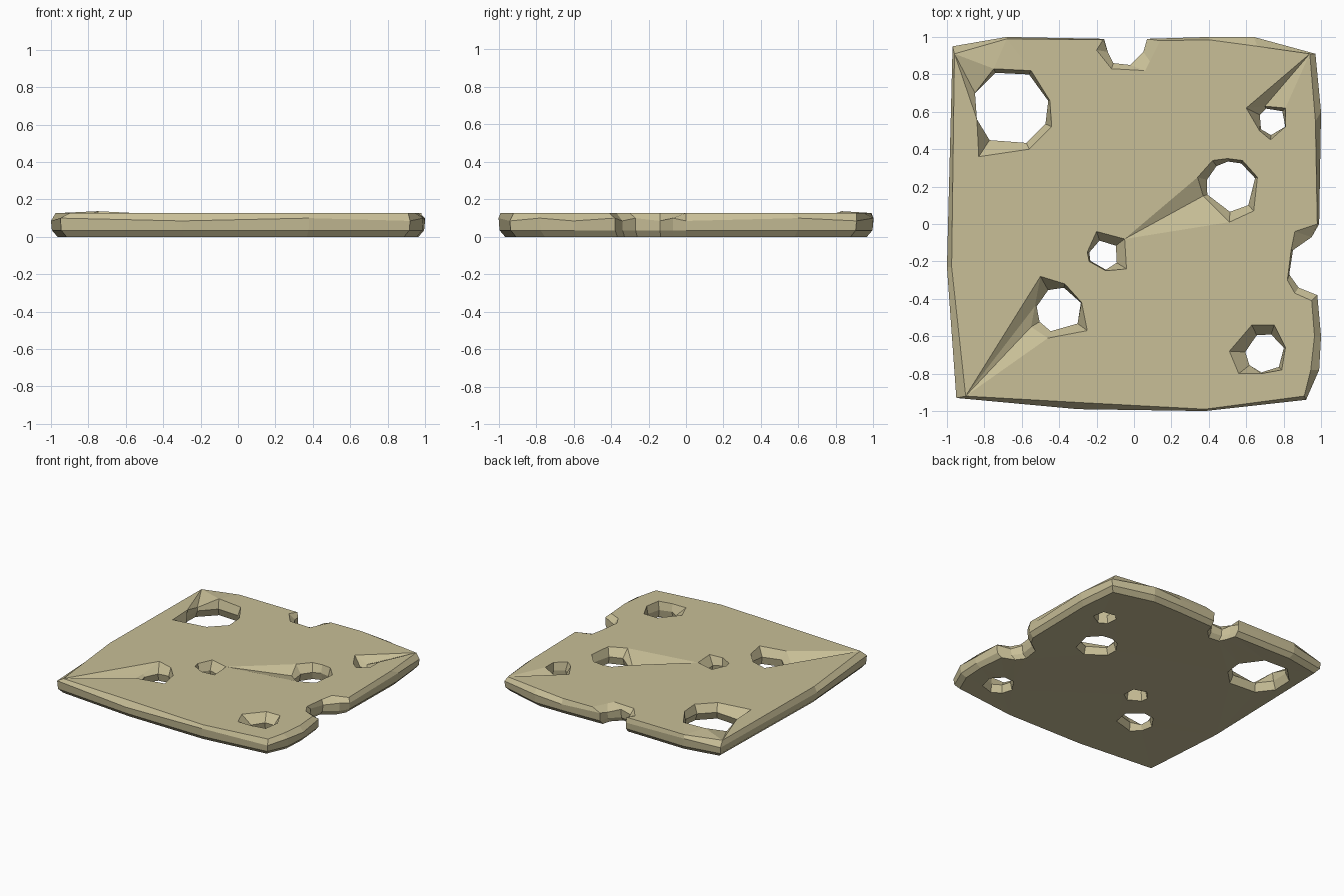
import bpy, bmesh
from mathutils import Vector
from mathutils.geometry import delaunay_2d_cdt

if "Cube" in bpy.data.objects:
    bpy.data.objects.remove(bpy.data.objects["Cube"])

TOP = 0.127

# Slab outline: widest edge (x, y) then matching top edge (x, y)
OUTLINE = [
    (-.97, .95, -.96, .91), (-.68, 1, -.68, .99), (-.16, .99, -.165, .985), (-.14, .92, -.2, .93),
    (-.11, .86, -.12, .83), (-.02, .85, .06, .82), (.05, .92, .085, .87), (.07, .99, .14, .98),
    (.4, 1, .4, .985), (.64, 1, .66, .95), (.97, .91, .94, .91), (1, .6, .97, .55),
    (.99, 0, .98, 0), (.95, -.07, .86, -.04), (.85, -.14, .84, -.14), (.83, -.27, .82, -.3),
    (.88, -.34, .86, -.37), (.98, -.38, .95, -.41), (1, -.6, .965, -.6), (.99, -.78, .945, -.78),
    (.92, -.94, .91, -.92), (.38, -1, .38, -.99), (-.3, -.99, -.28, -.955), (-.95, -.93, -.9, -.92),
    (-1, -.23, -.975, -.23)]

bm = bmesh.new()
tops, bottoms = [], []


def add_wall(*rings):
    """Join stacked rings into a wall; keep the first as top rim, last as bottom rim."""
    rows = [[bm.verts.new(p) for p in ring] for ring in rings]
    n = len(rows[0])
    for a, b in zip(rows, rows[1:]):
        for i in range(n):
            j = (i + 1) % n
            bm.faces.new((a[i], a[j], b[j], b[i]))
    tops.append(rows[0])
    bottoms.append(rows[-1])


def add_hole(cx, cy, r, rim):
    """Hole with a round throat that flares up to an irregular rim."""
    c = Vector((cx, cy))
    top, mid, low = [], [], []
    for x, y, *z in rim:
        d = (Vector((x, y)) - c).normalized()
        h = z[0] if z else TOP
        top.append((x, y, h))
        mid.append((*(c + d * r), min(0.065, h * 0.7)))
        low.append((*(c + d * r * 1.13), 0.004))
    add_wall(top, mid, low)


def inside(p, ring):
    hit = False
    for a, b in zip(ring, ring[1:] + ring[:1]):
        a, b = a.co, b.co
        if (a.y > p.y) != (b.y > p.y) and p.x < a.x + (p.y - a.y) * (b.x - a.x) / (b.y - a.y):
            hit = not hit
    return hit


def cap(loops, creases=()):
    """Triangulate between the outer loop and the hole loops."""
    verts = [v for l in loops for v in l]
    pts = [v.co.to_2d() for v in verts]
    edges, k = [], 0
    for l in loops:
        n = len(l)
        edges += [(k + i, k + (i + 1) % n) for i in range(n)]
        k += n

    def near(p):
        return min(range(len(pts)), key=lambda i: (pts[i] - Vector(p)).length)
    edges += [(near(a), near(b)) for a, b in creases]
    _, _, tris, orig, _, _ = delaunay_2d_cdt(pts, edges, [], 0, 1e-6)
    for t in tris:
        vs = [verts[orig[i][0]] for i in t]
        m = sum((v.co for v in vs), Vector()) / 3
        if inside(m, loops[0]) and not any(inside(m, l) for l in loops[1:]):
            bm.faces.new(vs)


# Outer wall
add_wall([(p[2], p[3], TOP) for p in OUTLINE],
         [(p[0], p[1], 0.1 if i % 2 else 0.085) for i, p in enumerate(OUTLINE)],
         [(p[0] * .995, p[1] * .995, 0.035) for p in OUTLINE],
         [(p[0] * .965, p[1] * .965, 0.0) for p in OUTLINE])

# Holes; a third value marks a sunken rim point
add_hole(-.66, .62, .205, [(-.85, .7, .09), (-.84, .56), (-.83, .36), (-.56, .4), (-.44, .52),
                           (-.45, .66), (-.55, .82), (-.75, .83, .137)])
add_hole(.52, .2, .135, [(.34, .25), (.42, .34), (.5, .35), (.58, .34), (.66, .25),
                         (.64, .07), (.51, .01), (.37, .15, .08)])
add_hole(.74, .55, .075, [(.6, .62), (.7, .63, .075), (.81, .62), (.81, .52), (.73, .45), (.67, .5)])
add_hole(-.16, -.165, .08, [(-.25, -.15), (-.2, -.04), (-.05, -.08), (-.04, -.24), (-.15, -.25),
                            (-.24, -.2)])
add_hole(-.4, -.46, .122, [(-.55, -.55, .065), (-.53, -.44, .08), (-.5, -.28), (-.37, -.32),
                           (-.28, -.42), (-.25, -.57), (-.46, -.61)])
add_hole(.7, -.69, .105, [(.51, -.68), (.63, -.54), (.75, -.54), (.81, -.66), (.79, -.78),
                          (.68, -.8), (.56, -.8)])

# Top and bottom skins, with creases running from corners to the sunken rims
cap(tops, [((-.96, .91), (-.75, .83)), ((-.96, .91), (-.84, .56)),
           ((-.9, -.92), (-.5, -.28)), ((-.9, -.92), (-.46, -.61)),
           ((.94, .91), (.6, .62)), ((.94, .91), (.81, .62)),
           ((-.05, -.08), (.34, .25)), ((-.05, -.08), (.51, .01))])
cap(bottoms)
bmesh.ops.recalc_face_normals(bm, faces=bm.faces)

mesh = bpy.data.meshes.new("cheese_slice")
bm.to_mesh(mesh)
bm.free()
slab = bpy.data.objects.new("cheese_slice", mesh)
bpy.context.collection.objects.link(slab)

# Pale cheese colour
mat = bpy.data.materials.new("pale_cheese")
mat.diffuse_color = (0.58, 0.52, 0.31, 1)
mat.use_nodes = True
mat.node_tree.nodes["Principled BSDF"].inputs["Base Color"].default_value = mat.diffuse_color
mesh.materials.append(mat)
